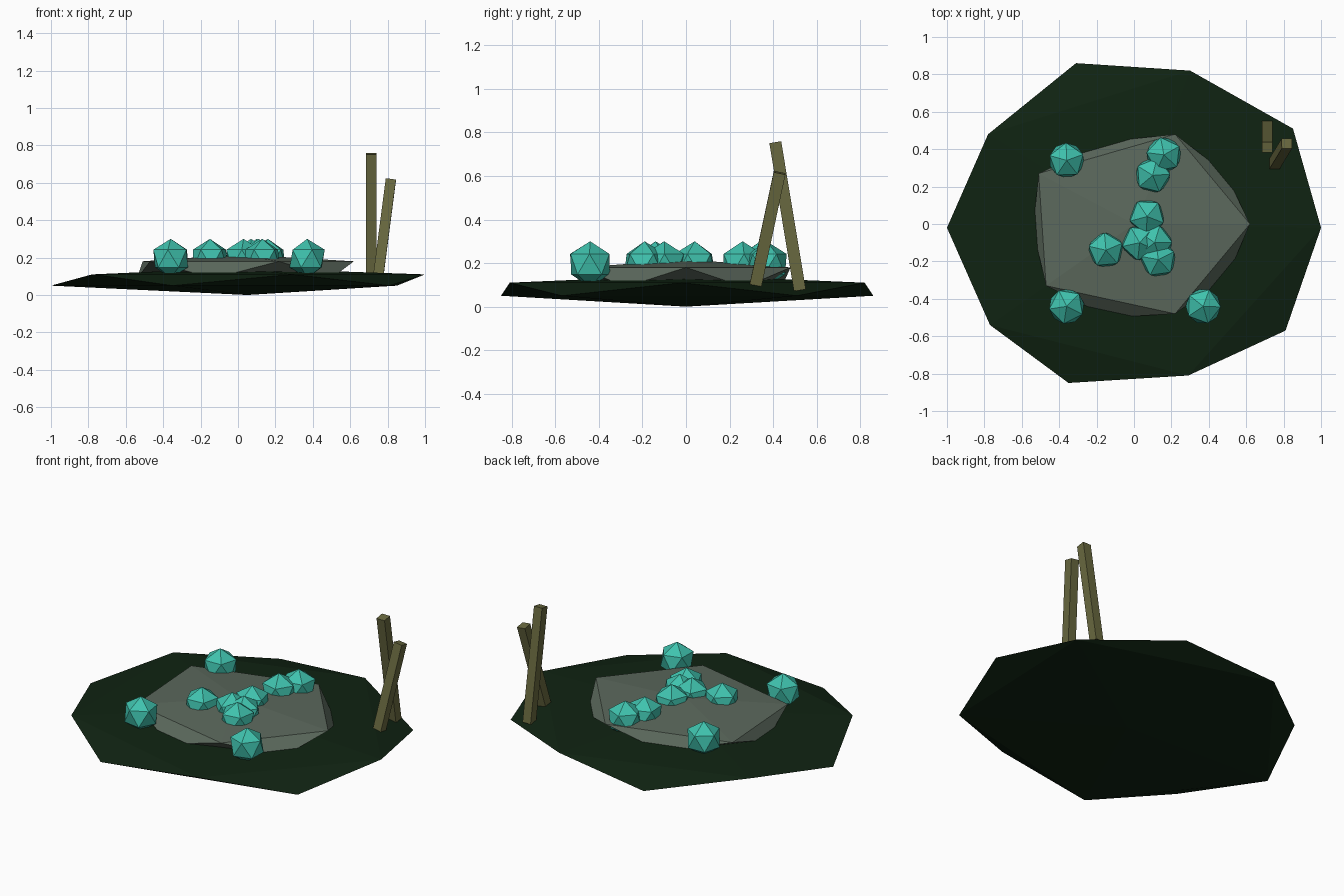
import bpy
import math
from mathutils import Vector

if "Cube" in bpy.data.objects:
    bpy.data.objects.remove(bpy.data.objects["Cube"], do_unlink=True)


def material(name, rgb):
    mat = bpy.data.materials.new(name)
    mat.use_nodes = True
    mat.diffuse_color = (*rgb, 1)
    mat.node_tree.nodes["Principled BSDF"].inputs["Base Color"].default_value = (*rgb, 1)
    return mat


GRASS = material("dark grass", (0.005, 0.017, 0.006))
STONE = material("grey stone", (0.105, 0.14, 0.108))
TEAL = material("teal crystal", (0.05, 0.54, 0.42))
WOOD = material("olive wood", (0.14, 0.14, 0.05))


def flat_lump(name, ring, high, low, top, bottom, mat):
    """Squashed twenty-sided lump: a zigzag ring closed by a top and a bottom point."""
    n = len(ring)
    verts = [(x, y, low if i % 2 else high) for i, (x, y) in enumerate(ring)]
    verts += [top, bottom]
    faces = []
    for i in range(n):
        a, b, c = i, (i + 1) % n, (i + 2) % n
        if i % 2 == 0:
            faces += [(a, b, c), (a, c, n)]
        else:
            faces += [(a, c, b), (c, a, n + 1)]
    mesh = bpy.data.meshes.new(name)
    mesh.from_pydata(verts, [], faces)
    obj = bpy.data.objects.new(name, mesh)
    bpy.context.collection.objects.link(obj)
    mesh.materials.append(mat)
    return obj


# Ground and the stone slab lying on it; both rings start at the +x corner
flat_lump("ground", [(1, -0.02), (0.85, 0.51), (0.3, 0.82), (-0.31, 0.86), (-0.78, 0.48),
                     (-1, -0.02), (-0.77, -0.54), (-0.35, -0.85), (0.29, -0.81), (0.81, -0.57)],
          0.11, 0.05, (0, 0, 0.145), (0.05, 0, 0), GRASS)
flat_lump("stone_slab", [(0.62, 0), (0.49, 0.27), (0.22, 0.48), (-0.15, 0.44), (-0.51, 0.27),
                         (-0.54, -0.03), (-0.47, -0.33), (-0.13, -0.5), (0.22, -0.48), (0.5, -0.28)],
          0.18, 0.09, (0, 0, 0.217), (0, 0, 0.06), STONE)

# Crystals half sunk in the ground and the slab
spots = [(-0.36, 0.34), (-0.36, -0.44), (0.37, -0.44), (-0.15, -0.14), (0.03, -0.1),
         (0.11, -0.1), (0.13, -0.19), (0.07, 0.04), (0.1, 0.26), (0.16, 0.37)]
for i, (x, y) in enumerate(spots):
    bpy.ops.mesh.primitive_ico_sphere_add(subdivisions=1, radius=0.105, location=(x, y, 0.195),
                                          rotation=(0, 0, math.radians(20 + 25 * i)))
    crystal = bpy.context.object
    crystal.name = f"crystal_{i + 1}"
    crystal.data.materials.append(TEAL)


# Leaning wooden posts
def post(name, foot, tip, width=0.055):
    foot, tip = Vector(foot), Vector(tip)
    axis = tip - foot
    bpy.ops.mesh.primitive_cube_add(size=1, location=(foot + tip) / 2)
    obj = bpy.context.object
    obj.name = name
    obj.scale = (width, width, axis.length)
    obj.rotation_mode = 'QUATERNION'
    obj.rotation_quaternion = Vector((0, 0, 1)).rotation_difference(axis)
    obj.data.materials.append(WOOD)


post("tall_post", (0.713, 0.523, 0.075), (0.713, 0.41, 0.755))
post("short_post", (0.75, 0.32, 0.1), (0.817, 0.43, 0.615))
